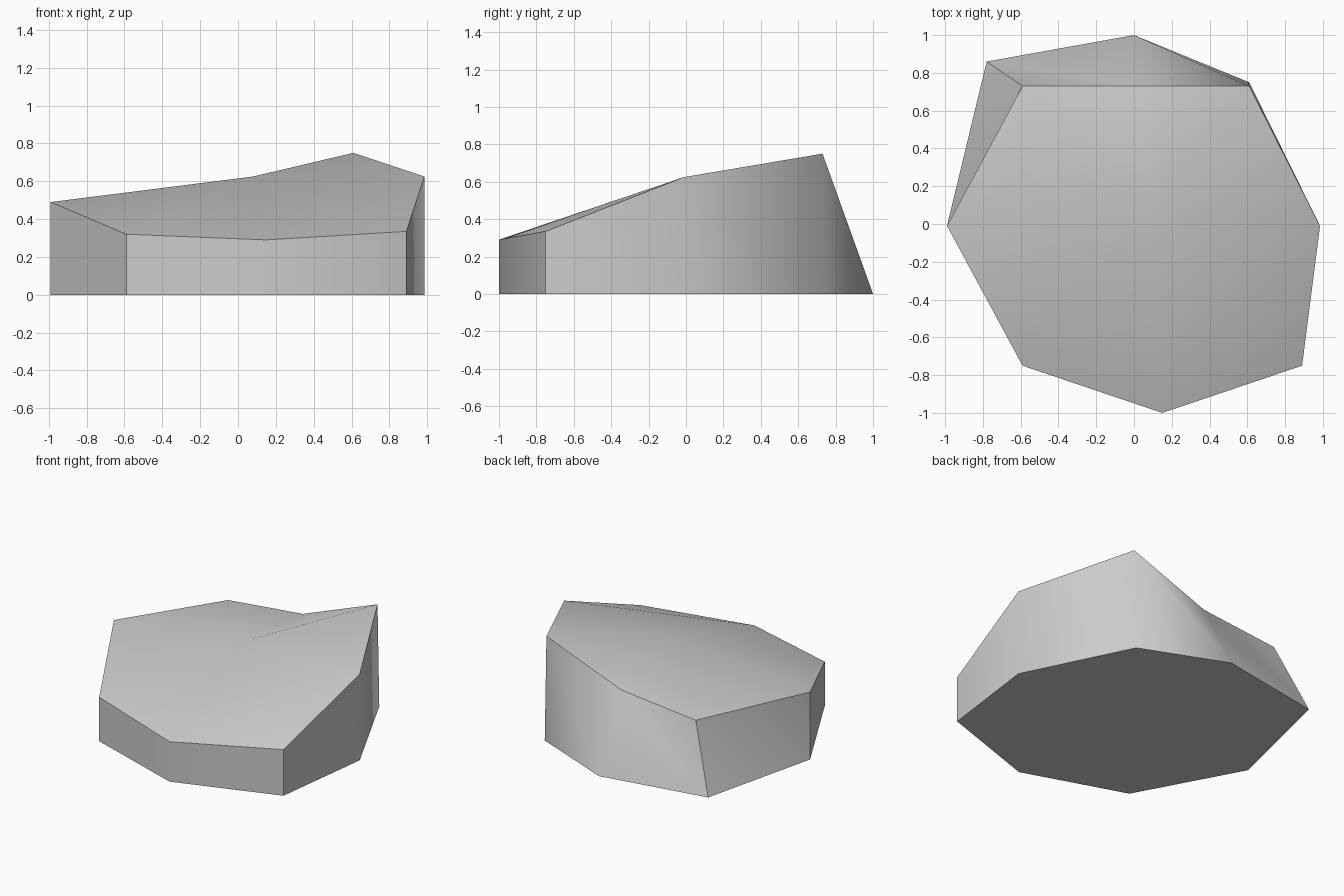
import bpy
import bmesh
import math

cube = bpy.data.objects.get("Cube")
if cube:
    bpy.data.objects.remove(cube)

# Stone colour
stone = bpy.data.materials.new("stone_grey")
stone.use_nodes = True
grey = (0.6, 0.6, 0.6, 1)
stone.diffuse_color = grey
stone.node_tree.nodes["Principled BSDF"].inputs["Base Color"].default_value = grey

# Upper rim corners, counter-clockwise from the -x corner
rim = [(-0.99, -0.01, 0.49), (-0.59, -0.75, 0.32), (0.15, -1, 0.29), (0.89, -0.75, 0.335),
       (0.985, -0.01, 0.625), (0.61, 0.73, 0.75), (0.01, 0.73, 0.52), (-0.59, 0.73, 0.46)]
# Ground corners that spread beyond the rim at the back
spread = {5: (0.61, 0.75), 6: (0, 1), 7: (-0.78, 0.86)}
PEAK = (0.08, 0.02, 0.625)

bm = bmesh.new()
top = [bm.verts.new(p) for p in rim]
base = [bm.verts.new((*spread.get(i, p[:2]), 0)) for i, p in enumerate(rim)]
peak = bm.verts.new(PEAK)
count = len(rim)

# Side walls, split along one diagonal
for i in range(count):
    j = (i + 1) % count
    bm.faces.new((base[i], base[j], top[i]))
    bm.faces.new((base[j], top[j], top[i]))

# Faceted top: a fan round the peak with one clipped corner
clipped = 3
fan = [v for i, v in enumerate(top) if i != clipped]
for a, b in zip(fan, fan[1:] + fan[:1]):
    bm.faces.new((a, b, peak))
bm.faces.new(top[clipped - 1:clipped + 2])

# Flat underside
bm.faces.new(base[::-1])
bmesh.ops.recalc_face_normals(bm, faces=bm.faces)

mesh = bpy.data.meshes.new("rock")
bm.to_mesh(mesh)
bm.free()
mesh.materials.append(stone)
rock = bpy.data.objects.new("rock", mesh)
bpy.context.collection.objects.link(rock)

# Soft shading with crisp main edges
bpy.ops.object.select_all(action="DESELECT")
rock.select_set(True)
bpy.context.view_layer.objects.active = rock
bpy.ops.object.shade_smooth_by_angle(angle=math.radians(42.5))
